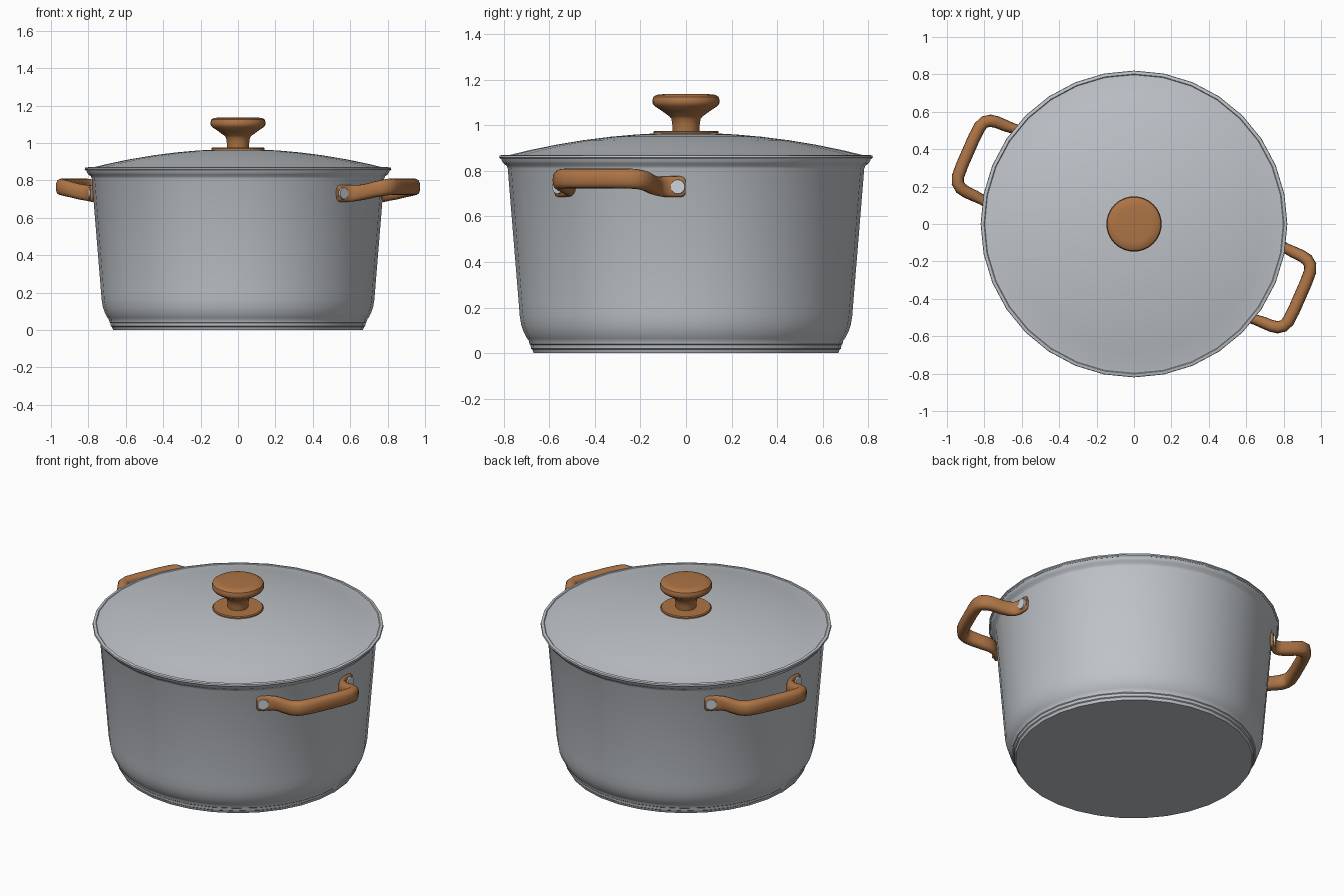
import bpy, bmesh, math
from mathutils import Vector, Matrix

if "Cube" in bpy.data.objects:
    bpy.data.objects.remove(bpy.data.objects["Cube"])


def material(name, rgb):
    m = bpy.data.materials.new(name)
    m.diffuse_color = (*rgb, 1)
    m.use_nodes = True
    m.node_tree.nodes["Principled BSDF"].inputs["Base Color"].default_value = m.diffuse_color
    return m


STEEL = material("brushed steel", (0.52, 0.55, 0.58))
WOOD = material("warm brown", (0.42, 0.175, 0.06))
RIVET = material("rivet steel", (0.62, 0.65, 0.68))


def finish(bm, name, mat, angle=35):
    bmesh.ops.recalc_face_normals(bm, faces=bm.faces)
    me = bpy.data.meshes.new(name)
    bm.to_mesh(me)
    bm.free()
    ob = bpy.data.objects.new(name, me)
    bpy.context.collection.objects.link(ob)
    me.materials.append(mat)
    bpy.ops.object.select_all(action='DESELECT')
    bpy.context.view_layer.objects.active = ob
    ob.select_set(True)
    bpy.ops.object.shade_smooth_by_angle(angle=math.radians(angle))
    return ob


def skin(bm, rings, cap=True):
    n = len(rings[0])
    for a, b in zip(rings, rings[1:]):
        for i in range(n):
            j = (i + 1) % n
            bm.faces.new((a[i], a[j], b[j], b[i]))
    if cap:
        bm.faces.new(rings[0])
        bm.faces.new(rings[-1])


def lathe(name, profile, mat, n=32, angle=35):
    bm = bmesh.new()
    rings = [[bm.verts.new((r * math.cos(2 * math.pi * i / n),
                            r * math.sin(2 * math.pi * i / n), z))
              for i in range(n)] for r, z in profile]
    skin(bm, rings)
    return finish(bm, name, mat, angle)


# pot: stepped base, tapered wall, flared lip, hollow inside
lathe("pot_body", [
    (0.668, 0), (0.674, 0.016), (0.68, 0.02), (0.682, 0.036), (0.687, 0.04),
    (0.69, 0.056), (0.697, 0.064), (0.711, 0.09), (0.722, 0.12),
    (0.729, 0.16), (0.733, 0.21), (0.782, 0.81), (0.787, 0.822),
    (0.801, 0.832), (0.807, 0.842), (0.812, 0.855),
    (0.79, 0.855), (0.765, 0.81), (0.715, 0.21), (0.66, 0.06), (0.60, 0.04)], STEEL)

# lid: flat flange with a shallow dome
dome = [(r, 0.868 + 0.099 * (1 - (r / 0.78) ** 2))
        for r in (0.78, 0.68, 0.57, 0.45, 0.33, 0.22, 0.12, 0.03)]
lathe("lid", [(0.76, 0.852), (0.812, 0.852), (0.82, 0.858), (0.818, 0.867),
              (0.802, 0.870), (0.798, 0.866)] + dome, STEEL)

# knob and its base plate
lathe("knob_plate", [(0.143, 0.955), (0.143, 0.97), (0.138, 0.975), (0.05, 0.975)], WOOD)
lathe("knob", [(0.058, 0.97), (0.06, 1.0), (0.064, 1.028), (0.072, 1.038),
               (0.105, 1.062), (0.138, 1.084), (0.146, 1.095), (0.148, 1.108),
               (0.143, 1.124), (0.13, 1.133), (0.10, 1.136), (0.03, 1.137)], WOOD)

WALL = 0.776


def on_wall(deg, lift):
    a = math.radians(deg)
    return ((WALL + lift) * math.cos(a), (WALL + lift) * math.sin(a))


# half of the handle: (u, v, z, half thickness, half height)
half = [(*on_wall(23.6, 0.006), 0.73, 0.008, 0.030),
        (*on_wall(23.0, 0.006), 0.73, 0.012, 0.041),
        (*on_wall(22.0, 0.006), 0.73, 0.013, 0.046),
        (*on_wall(18.6, 0.007), 0.73, 0.014, 0.046),
        (0.765, 0.222, 0.73, 0.020, 0.044),
        (0.795, 0.208, 0.733, 0.028, 0.042),
        (0.84, 0.205, 0.74, 0.031, 0.042),
        (0.89, 0.204, 0.752, 0.032, 0.043),
        (0.925, 0.197, 0.759, 0.033, 0.044),
        (0.951, 0.178, 0.764, 0.033, 0.044),
        (0.964, 0.145, 0.766, 0.033, 0.044),
        (0.968, 0.08, 0.766, 0.033, 0.044)]
path = half + [(u, -v, z, t, h) for u, v, z, t, h in reversed(half)]


def handle(name, turn):
    bm = bmesh.new()
    pts = [Vector(p[:3]) for p in path]
    rings = []
    for k, (u, v, z, t, h) in enumerate(path):
        d = pts[min(k + 1, len(pts) - 1)] - pts[max(k - 1, 0)]
        side = Vector((d.y, -d.x, 0)).normalized()
        ring = []
        for i in range(16):
            c, s = math.cos(math.pi * i / 8), math.sin(math.pi * i / 8)
            # slightly squared oval section
            c, s = (math.copysign(abs(q) ** 0.8, q) for q in (c, s))
            ring.append(bm.verts.new(pts[k] + side * c * t + Vector((0, 0, s * h))))
        rings.append(ring)
    skin(bm, rings)
    bm.transform(turn)
    finish(bm, name, WOOD, 50)


def rivet(name, deg, turn):
    bm = bmesh.new()
    bmesh.ops.create_cone(bm, cap_ends=True, segments=16,
                          radius1=0.034, radius2=0.031, depth=0.03)
    u, v = on_wall(deg, 0.011)
    bm.transform(turn @ Matrix.Translation((u, v, 0.73))
                 @ Matrix.Rotation(math.radians(deg), 4, 'Z')
                 @ Matrix.Rotation(math.pi / 2, 4, 'Y'))
    finish(bm, name, RIVET)


# two opposite handles, each held by two rivets
for label, deg in (("right", -23.7), ("left", 156.3)):
    turn = Matrix.Rotation(math.radians(deg), 4, 'Z')
    handle(label + "_handle", turn)
    for tag, a in (("a", 21.1), ("b", -21.1)):
        rivet(f"{label}_rivet_{tag}", a, turn)
